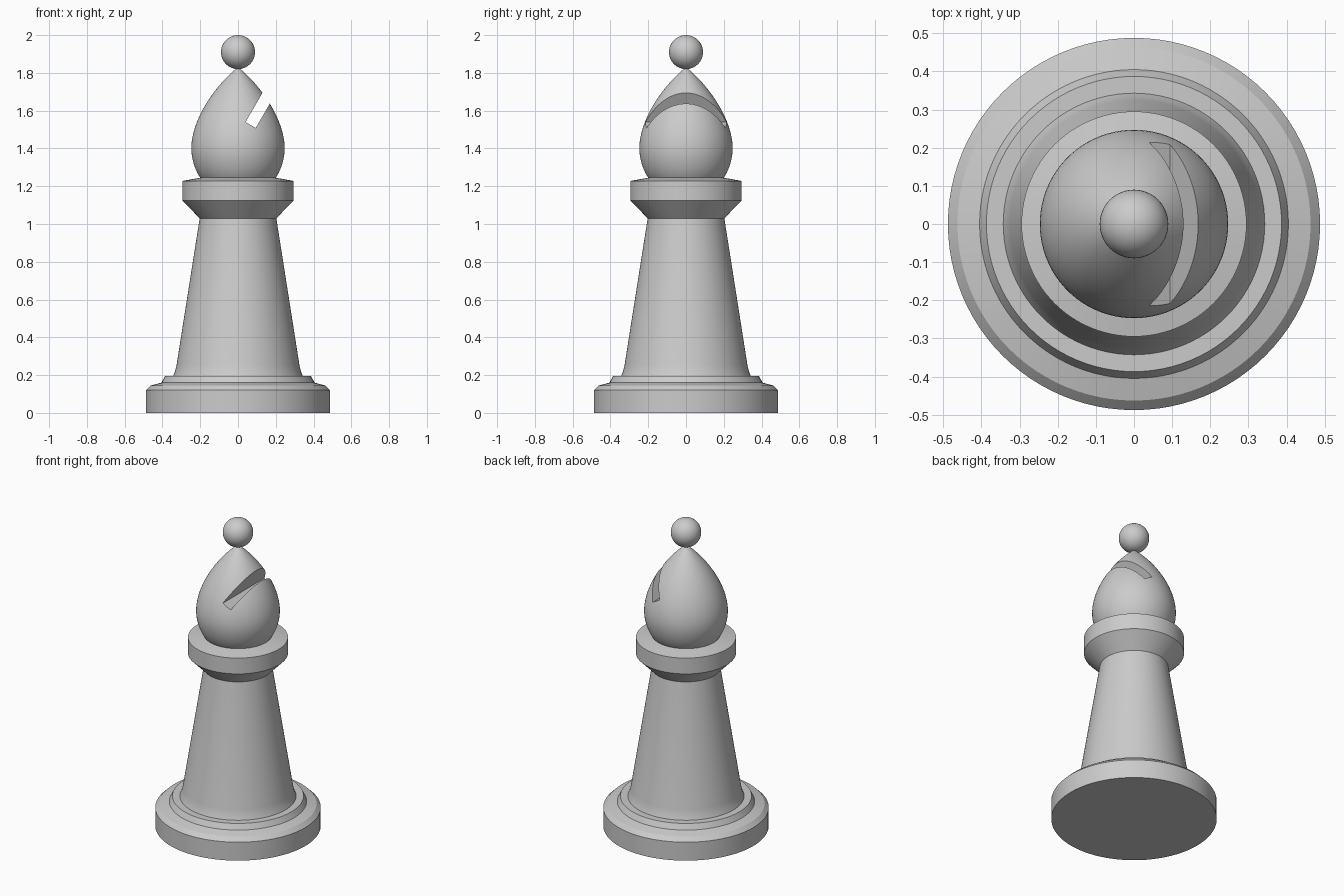
import bpy, bmesh, math
from mathutils import Vector, Matrix
from mathutils.geometry import interpolate_bezier

SIDES = 96

default = bpy.data.objects.get("Cube")
if default:
    bpy.data.objects.remove(default, do_unlink=True)

GREY = (0.6, 0.6, 0.6, 1)
grey = bpy.data.materials.new("plain grey")
grey.use_nodes = True
grey.diffuse_color = GREY
grey.node_tree.nodes["Principled BSDF"].inputs["Base Color"].default_value = GREY


def add_object(name, bm):
    mesh = bpy.data.meshes.new(name)
    bm.to_mesh(mesh)
    bm.free()
    mesh.materials.append(grey)
    obj = bpy.data.objects.new(name, mesh)
    bpy.context.collection.objects.link(obj)
    return obj


def lathe(name, profile):
    """Turn (radius, height) points, listed from bottom to top, around z."""
    bm = bmesh.new()
    rings = []
    for r, z in profile:
        angles = (2 * math.pi * i / SIDES for i in range(SIDES))
        rings.append([bm.verts.new((r * math.cos(a), r * math.sin(a), z)) for a in angles])
    for low, high in zip(rings, rings[1:]):
        for i in range(SIDES):
            j = (i + 1) % SIDES
            bm.faces.new((low[i], low[j], high[j], high[i]))
    bmesh.ops.remove_doubles(bm, verts=bm.verts, dist=1e-5)
    return add_object(name, bm)


def smooth(obj, angle=24):
    bpy.ops.object.select_all(action='DESELECT')
    obj.select_set(True)
    bpy.context.view_layer.objects.active = obj
    bpy.ops.object.shade_smooth_by_angle(angle=math.radians(angle))


# Stepped foot
base = lathe("base", [(0, 0), (0.488, 0), (0.488, 0.12), (0.463, 0.145),
                      (0.405, 0.16), (0.387, 0.195), (0.343, 0.195)])

# Tapered column with a slight flare at the bottom
body = lathe("body", [(0.343, 0.195), (0.333, 0.22), (0.325, 0.255), (0.203, 1.03)])

# Flared collar
collar = lathe("collar", [(0.203, 1.03), (0.295, 1.125), (0.295, 1.228), (0.2, 1.245)])

# Teardrop head
bottom, widest, tip = (Vector(p) for p in ((0.2, 1.245), (0.247, 1.4), (0, 1.83)))
lower = interpolate_bezier(bottom, Vector((0.225, 1.28)), Vector((0.247, 1.34)), widest, 10)
upper = interpolate_bezier(widest, Vector((0.247, 1.56)), Vector((0.11, 1.745)), tip, 28)
head = lathe("head", [(0, 1.245)] + [tuple(p[:2]) for p in lower + upper[1:]])

# Slanted slot sliced through the head
bm = bmesh.new()
bmesh.ops.create_cube(bm, size=1)
bmesh.ops.translate(bm, verts=bm.verts, vec=(0, 0, 0.5))
bmesh.ops.scale(bm, verts=bm.verts, vec=(0.062, 1, 0.4))
bmesh.ops.transform(bm, verts=bm.verts, matrix=Matrix.Translation((0.067, 0, 1.524))
                    @ Matrix.Rotation(math.radians(30), 4, 'Y'))
cutter = add_object("slot_cutter", bm)
cutter.hide_render = True
cut = head.modifiers.new("slot", 'BOOLEAN')
cut.operation = 'DIFFERENCE'
cut.solver = 'EXACT'
cut.object = cutter
bpy.context.view_layer.objects.active = head
bpy.ops.object.modifier_apply(modifier=cut.name)
bpy.data.objects.remove(cutter, do_unlink=True)

# Ball finial
bm = bmesh.new()
bmesh.ops.create_uvsphere(bm, u_segments=48, v_segments=24, radius=0.09)
bmesh.ops.translate(bm, verts=bm.verts, vec=(0, 0, 1.91))
finial = add_object("finial_ball", bm)

for part in (base, body, collar, head, finial):
    smooth(part)
